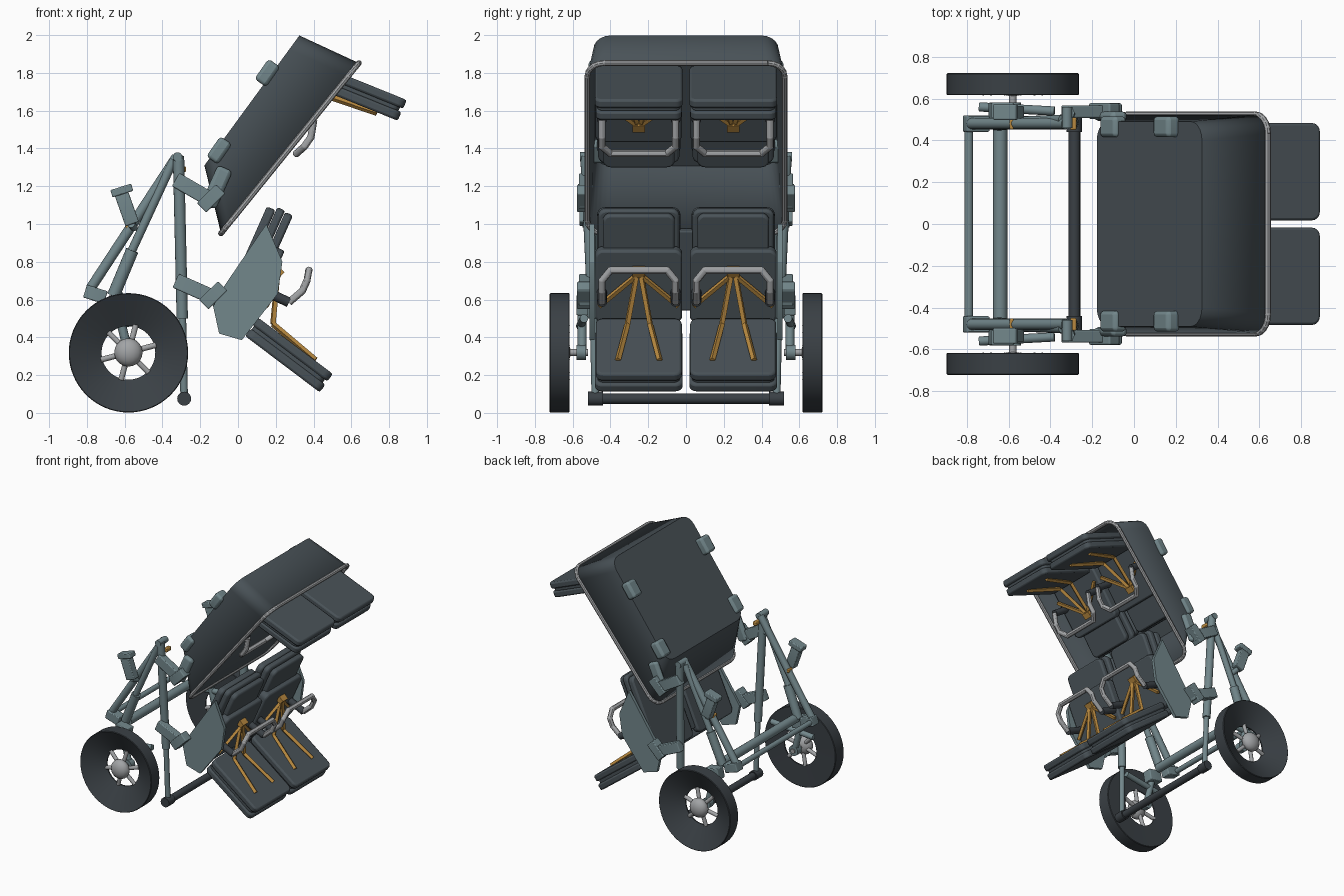
import bpy, bmesh, math
from mathutils import Vector, Matrix

cube = bpy.data.objects.get("Cube")
if cube:
    bpy.data.objects.remove(cube, do_unlink=True)


def material(name, rgb):
    m = bpy.data.materials.new(name)
    m.use_nodes = True
    m.diffuse_color = (*rgb, 1)
    m.node_tree.nodes["Principled BSDF"].inputs["Base Color"].default_value = (*rgb, 1)
    return m


TEAL = material("grey teal metal", (0.17, 0.243, 0.26))
SLATE = material("dark slate", (0.067, 0.085, 0.097))
BLACK = material("charcoal", (0.042, 0.051, 0.059))
SILVER = material("light grey", (0.36, 0.37, 0.38))
ORANGE = material("orange strap", (0.48, 0.25, 0.05))


def finish(name, bm, mat, bevel=0):
    bmesh.ops.recalc_face_normals(bm, faces=bm.faces)
    mesh = bpy.data.meshes.new(name)
    bm.to_mesh(mesh)
    bm.free()
    ob = bpy.data.objects.new(name, mesh)
    bpy.context.collection.objects.link(ob)
    mesh.materials.append(mat)
    if bevel:
        mod = ob.modifiers.new("bevel", "BEVEL")
        mod.width, mod.segments, mod.limit_method = bevel, 2, "ANGLE"
    bpy.ops.object.select_all(action="DESELECT")
    ob.select_set(True)
    bpy.context.view_layer.objects.active = ob
    bpy.ops.object.shade_smooth_by_angle()
    return ob


def rod(name, p, q, r, mat, sides=16):
    p, q = Vector(p), Vector(q)
    bm = bmesh.new()
    m = Matrix.Translation((p + q) / 2) @ (q - p).to_track_quat("Z", "Y").to_matrix().to_4x4()
    bmesh.ops.create_cone(bm, cap_ends=True, segments=sides, radius1=r,
                          radius2=r, depth=(q - p).length, matrix=m)
    return finish(name, bm, mat)


def ball(name, p, r, mat, squash=1):
    bm = bmesh.new()
    bmesh.ops.create_uvsphere(bm, u_segments=16, v_segments=10, radius=r,
                              matrix=Matrix.Translation(p) @ Matrix.Diagonal((1, squash, 1, 1)))
    return finish(name, bm, mat)


def tube(name, pts, r, mat, sides=12):
    for i, (a, b) in enumerate(zip(pts, pts[1:])):
        rod(f"{name}_{i}", a, b, r, mat, sides)
        if sides > 4 and i:
            ball(f"{name}_bend_{i}", a, r, mat)


def rounded(w, h, r, seg=5):
    pts = []
    for k, (sx, sy) in enumerate([(1, 1), (-1, 1), (-1, -1), (1, -1)]):
        for i in range(seg + 1):
            a = math.pi / 2 * (k + i / seg)
            pts.append((sx * (w / 2 - r) + r * math.cos(a), sy * (h / 2 - r) + r * math.sin(a)))
    return pts


def extrude(bm, points, offset):
    face = bm.faces.new([bm.verts.new(p) for p in points])
    ext = bmesh.ops.extrude_face_region(bm, geom=[face])["geom"]
    bmesh.ops.translate(bm, vec=offset, verts=[g for g in ext if isinstance(g, bmesh.types.BMVert)])


def pad(name, x, y, z, angle, length, width, thick, mat, r=0.04, bevel=0.012):
    """Rounded slab whose length points along an angle in the side plane."""
    bm = bmesh.new()
    extrude(bm, [(u, v, -thick / 2) for u, v in rounded(length, width, r)], (0, 0, thick))
    bm.transform(Matrix.Translation((x, y, z)) @ Matrix.Rotation(-math.radians(angle), 4, "Y"))
    return finish(name, bm, mat, bevel)


def block(name, a, b, y, width, thick, mat=TEAL):
    """Square beam between two points of the side plane."""
    d = Vector(b) - Vector(a)
    c = (Vector(a) + Vector(b)) / 2
    return pad(name, c.x, y, c.y, math.degrees(math.atan2(d.y, d.x)), d.length, width, thick, mat, 0.008, 0.006)


def lathe(name, profile, centre, mat, steps=64):
    """Closed profile of (radius, y) turned about the y axis."""
    bm = bmesh.new()
    vs = [bm.verts.new((r, y, 0)) for r, y in profile]
    edges = [bm.edges.new((vs[i], vs[(i + 1) % len(vs)])) for i in range(len(vs))]
    bmesh.ops.spin(bm, geom=vs + edges, cent=(0, 0, 0), axis=(0, 1, 0), angle=math.tau, steps=steps, use_merge=True)
    bmesh.ops.remove_doubles(bm, verts=bm.verts, dist=1e-5)
    bm.transform(Matrix.Translation(centre))
    return finish(name, bm, mat)


# Canopy: open rounded tub with a bead around its rim
def canopy_loop(a, b, width, r):
    a, b = Vector((a[0], 0, a[1])), Vector((b[0], 0, b[1]))
    d = (b - a).normalized()
    return [(a + b) / 2 + d * u + Vector((0, v, 0)) for u, v in rounded((b - a).length, width, r)]


rim = canopy_loop((-0.09, 0.95), (0.64, 1.852), 1.045, 0.09)
back = canopy_loop((-0.178, 1.31), (0.325, 1.998), 0.98, 0.09)
bm = bmesh.new()
v1, v2 = [[bm.verts.new(p) for p in loop] for loop in (rim, back)]
for i in range(len(v1)):
    j = (i + 1) % len(v1)
    bm.faces.new((v1[i], v1[j], v2[j], v2[i]))
bm.faces.new(v2)
canopy = finish("canopy", bm, SLATE)
canopy.modifiers.new("thickness", "SOLIDIFY").thickness = 0.012
tube("canopy_rim", rim + rim[:1], 0.015, SILVER, 8)


# Seats: the lower row stands upright, the upper row is its reflection
FLIP = -59


def upright(x, z):
    return x, z


def flipped(x, z):
    dx, dz, f = x - 0.41, z - 0.28, math.radians(FLIP)
    return (0.735 + math.cos(f) * dx + math.sin(f) * dz,
            1.588 + math.sin(f) * dx - math.cos(f) * dz)


PADS = [  # name, x, z, angle, length, width, thickness
    ("cushion", 0.29, 0.335, -37, 0.495, 0.455, 0.05),
    ("cushion_seam", 0.265, 0.308, -37, 0.47, 0.44, 0.04),
    ("cushion_base", 0.25, 0.278, -37, 0.495, 0.465, 0.05),
    ("back_shell", 0.05, 0.80, 66, 0.62, 0.44, 0.05),
    ("back_rest", 0.13, 0.68, 66, 0.42, 0.46, 0.07),
    ("head_rest_base", 0.16, 0.925, 66, 0.34, 0.43, 0.045),
    ("head_rest", 0.222, 0.945, 66, 0.24, 0.38, 0.045),
]

for row, place in (("lower", upright), ("upper", flipped)):
    for s in (-1, 1):
        tag = f"{row}_{'left' if s > 0 else 'right'}"
        mid = s * 0.25

        def at(x, y, z):
            px, pz = place(x, z)
            return px, mid + y, pz

        for name, x, z, ang, ln, wd, th in PADS:
            px, pz = place(x, z)
            a = ang if place is upright else FLIP - ang
            pad(f"{tag}_{name}", px, mid, pz, a, ln, wd, th, SLATE)
        # Harness straps with buckle
        for t in (-1, 1):
            tube(f"{tag}_lap_strap", [at(0.21, t * 0.01, 0.74), at(0.185, t * 0.06, 0.47),
                                      at(0.41, t * 0.11, 0.28)], 0.016, ORANGE, 4)
            tube(f"{tag}_shoulder_strap", [at(0.215, t * 0.01, 0.73), at(0.15, t * 0.21, 0.565)], 0.015, ORANGE, 4)
            rod(f"{tag}_arm", at(0.14, t * 0.195, 0.645), at(0.27, t * 0.195, 0.585), 0.026, BLACK)
        rod(f"{tag}_buckle", at(0.215, -0.033, 0.745), at(0.215, 0.033, 0.745), 0.032, ORANGE, 4)
        # Grab bar
        half = [(0.27, 0.195, 0.585), (0.34, 0.195, 0.645), (0.365, 0.195, 0.70), (0.375, 0.15, 0.755)]
        bar = [at(x, -y, z) for x, y, z in half] + [at(*p) for p in reversed(half)]
        tube(f"{tag}_grab_bar", bar, 0.019, SILVER)

# Spine between the lower seats
block("seat_spine", (-0.04, 0.55), (0.14, 0.97), 0, 0.08, 0.05, SLATE)

PLATE = [(0.15, 1.0), (0.235, 0.8), (0.21, 0.63), (0.02, 0.385), (-0.1, 0.42), (-0.135, 0.58)]

for s in (-1, 1):
    side = "left" if s > 0 else "right"
    # Seat side plate
    bm = bmesh.new()
    extrude(bm, [(x, s * 0.485, z) for x, z in PLATE], (0, s * 0.025, 0))
    finish(f"{side}_seat_plate", bm, TEAL)

    # Dished wheel, hub and spokes
    lathe(f"{side}_wheel", [(0.142, s * 0.63), (0.312, s * 0.722), (0.316, s * 0.718),
                            (0.316, s * 0.62), (0.312, s * 0.616), (0.142, s * 0.62)], (-0.58, 0, 0.318), BLACK)
    ball(f"{side}_hub", (-0.58, s * 0.663, 0.32), 0.075, SILVER, 0.7)
    for k in range(6):
        a = math.tau * (k + 0.25) / 6
        rod(f"{side}_spoke_{k}", (-0.58, s * 0.645, 0.32),
            (-0.58 + 0.15 * math.cos(a), s * 0.63, 0.32 + 0.15 * math.sin(a)), 0.015, SILVER)
    rod(f"{side}_axle", (-0.58, s * 0.52, 0.32), (-0.58, s * 0.64, 0.32), 0.018, SILVER)

    # Upright post and sloping struts
    rod(f"{side}_post_foot", (-0.285, s * 0.48, 0.08), (-0.295, s * 0.49, 0.52), 0.02, TEAL)
    rod(f"{side}_post", (-0.295, s * 0.49, 0.5), (-0.315, s * 0.53, 1.36), 0.03, TEAL)
    rod(f"{side}_foot_joint", (-0.285, s * 0.44, 0.075), (-0.285, s * 0.52, 0.075), 0.037, BLACK)
    rod(f"{side}_apex_joint", (-0.32, s * 0.46, 1.355), (-0.32, s * 0.56, 1.355), 0.025, TEAL)
    rod(f"{side}_rear_strut", (-0.325, s * 0.48, 1.355), (-0.78, s * 0.48, 0.66), 0.027, TEAL)
    rod(f"{side}_inner_strut", (-0.34, s * 0.50, 1.34), (-0.58, s * 0.49, 0.82), 0.023, TEAL)
    rod(f"{side}_inner_strut_sleeve", (-0.56, s * 0.49, 0.86), (-0.66, s * 0.48, 0.62), 0.034, TEAL)
    block(f"{side}_strut_clip", (-0.595, 0.99), (-0.575, 0.99), s * 0.477, 0.05, 0.03, ORANGE)
    block(f"{side}_apex_clip", (-0.305, 1.29), (-0.275, 1.29), s * 0.48, 0.06, 0.03, ORANGE)
    block(f"{side}_strut_foot", (-0.81, 0.645), (-0.70, 0.61), s * 0.48, 0.078, 0.07)

    # Wheel suspension
    block(f"{side}_knuckle", (-0.69, 0.58), (-0.58, 0.56), s * 0.54, 0.08, 0.09)
    rod(f"{side}_damper", (-0.64, s * 0.55, 0.56), (-0.58, s * 0.55, 0.32), 0.024, TEAL)
    rod(f"{side}_hub_carrier", (-0.58, s * 0.53, 0.32), (-0.58, s * 0.58, 0.32), 0.04, TEAL)
    rod(f"{side}_drag_link", (-0.74, s * 0.56, 0.46), (-0.38, s * 0.54, 0.5), 0.022, TEAL)

    # Step peg beside the strut
    block(f"{side}_peg", (-0.56, 1.0), (-0.62, 1.17), s * 0.535, 0.06, 0.075)
    block(f"{side}_peg_cap", (-0.67, 1.16), (-0.56, 1.195), s * 0.535, 0.075, 0.04)
    rod(f"{side}_peg_mount", (-0.565, s * 0.54, 1.0), (-0.55, s * 0.49, 0.98), 0.02, TEAL)

    # Linkage arms to the seat frame and the canopy
    for n, (z, tilt) in enumerate([(0.70, -24), (1.235, -30)]):
        t = math.radians(tilt)
        ex, ez = -0.33 + 0.24 * math.cos(t), z + 0.24 * math.sin(t)
        block(f"{side}_link_{n}", (-0.33, z), (ex, ez), s * 0.537, 0.06, 0.08)
        block(f"{side}_link_joint_{n}", (ex - 0.07, ez - 0.03), (ex + 0.03, ez + 0.07), s * 0.54, 0.075, 0.07)
    pad(f"{side}_canopy_mount", -0.112, s * 0.515, 1.195, 66, 0.22, 0.045, 0.085, TEAL, 0.02, 0.02)

    # Canopy bumpers
    for n, (x, z) in enumerate([(0.155, 1.80), (-0.1, 1.39)]):
        pad(f"{side}_bumper_{n}", x, s * 0.465, z, 55, 0.13, 0.1, 0.075, TEAL, 0.02, 0.018)

# Cross bars
rod("rear_cross_bar", (-0.79, -0.48, 0.635), (-0.79, 0.48, 0.635), 0.02, TEAL)
rod("middle_cross_bar", (-0.64, -0.48, 0.62), (-0.64, 0.48, 0.62), 0.034, TEAL)
rod("front_cross_bar", (-0.285, -0.48, 0.075), (-0.285, 0.48, 0.075), 0.028, BLACK)
